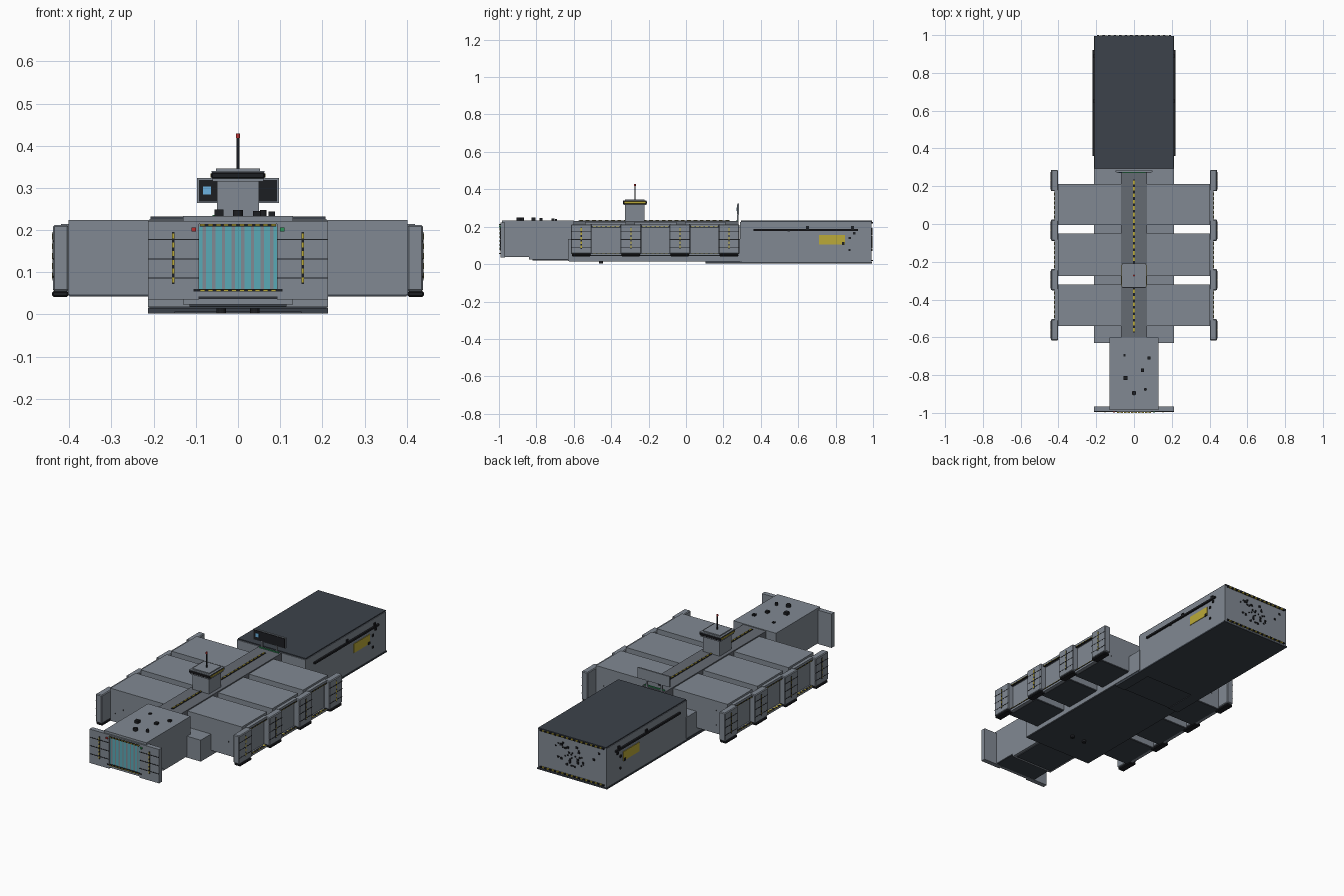
import bpy, bmesh, random
from mathutils import Vector

if "Cube" in bpy.data.objects:
    bpy.data.objects.remove(bpy.data.objects["Cube"])
random.seed(4)


def mat(name, r, g, b):
    m = bpy.data.materials.new(name)
    m.diffuse_color = (r, g, b, 1)
    m.use_nodes = True
    m.node_tree.nodes["Principled BSDF"].inputs["Base Color"].default_value = m.diffuse_color
    return m


HULL = mat("hull_grey", .22, .25, .29)
SPINE = mat("spine_grey", .13, .145, .17)
DARK = mat("deck_dark", .045, .055, .07)
BLACK = mat("black", .012, .013, .016)
YELLOW = mat("yellow", .5, .4, .04)
CYAN = mat("cyan", .1, .4, .47)
BLUE = mat("screen_blue", .15, .45, .75)
RED = mat("red", .5, .03, .03)
GREEN = mat("green", .03, .3, .1)


def boxes(name, items, material=HULL, bevel=0):
    """One object from boxes given as (x0, x1, y0, y1, z0, z1)."""
    bm = bmesh.new()
    for x0, x1, y0, y1, z0, z1 in items:
        vs = bmesh.ops.create_cube(bm, size=1)["verts"]
        lo, size = Vector((x0, y0, z0)), Vector((x1 - x0, y1 - y0, z1 - z0))
        for v in vs:
            v.co = Vector(lo[i] + size[i] * (v.co[i] + .5) for i in range(3))
    me = bpy.data.meshes.new(name)
    bm.to_mesh(me)
    bm.free()
    ob = bpy.data.objects.new(name, me)
    bpy.context.collection.objects.link(ob)
    me.materials.append(material)
    if bevel:
        b = ob.modifiers.new("bevel", "BEVEL")
        b.width, b.segments = bevel, 1
    return ob


def both(items):
    """Add the mirror image across x = 0."""
    return items + [(-b, -a, c, d, e, f) for a, b, c, d, e, f in items]


def cylinder(name, r, loc, h, material):
    bpy.ops.mesh.primitive_cylinder_add(vertices=12, radius=r, depth=h, location=loc)
    ob = bpy.context.object
    ob.name = name
    ob.data.materials.append(material)


def spread(a, b, n):
    return [a + (b - a) * i / (n - 1) for i in range(n)]


# Main hull and keel
boxes("lower_hull", [(-.213, .213, -.63, .30, .018, .135)])
boxes("hull_underside", [(-.21, .21, -.625, .30, .014, .018)], DARK)
boxes("front_keel", [(-.13, .13, -.84, -.63, .024, .04)])
boxes("keel_step", [(-.115, .115, -.82, -.63, .019, .024)], DARK)
for s in (-1, 1):
    cylinder("belly_sensor", .011, (s * .04, -.455, .009), .014, BLACK)

# Spine deck with centre line
boxes("spine", [(-.07, .07, -.60, .28, .13, .23)], SPINE)
boxes("spine_dashes", [(-.004, .004, y - .01, y + .01, .229, .235)
                       for y in spread(-.56, .22, 24)], YELLOW)
boxes("spine_line", [(-.006, .006, -.575, .235, .229, .233)], BLACK)

# Rear block
boxes("rear_block", [(-.21, .21, .29, .992, .008, .226)])
boxes("rear_top_deck", [(-.207, .207, .295, .995, .226, .232)], DARK)
boxes("rear_bottom_plate", [(-.213, .213, .29, .995, .002, .01),
                            (-.213, -.15, .105, .29, .002, .016),
                            (.15, .213, .105, .29, .002, .016),
                            (-.15, .15, .105, .29, .006, .016)], DARK)
boxes("rear_side_rails", both([(.21, .22, .36, .92, .178, .188)]), BLACK)
boxes("rear_side_panels", both([(.209, .213, .71, .85, .105, .155)]), YELLOW)
boxes("rear_edge_hazard_black", [(x - .006, x + .006, .99, 1, z, z + .007)
                                 for x in spread(-.19, .19, 14) for z in (.016, .218)], BLACK)
boxes("rear_edge_hazard_yellow", [(x - .006, x + .006, .99, .999, z, z + .007)
                                  for x in spread(-.176, .176, 13) for z in (.016, .218)], YELLOW)
greebles = []
for i in range(45):
    x, z, s = random.gauss(0, .065), random.uniform(.07, .19), random.uniform(.002, .006)
    x = max(-.19, min(.19, x))
    greebles.append((x - s, x + s, .99, .997, z - s, z + s))
boxes("rear_face_fittings", greebles, BLACK)
boxes("rear_side_fittings", both([(.209, .216, y - s, y + s, z - s, z + s) for y, z, s in
      ((.55, .18, .006), (.65, .195, .008), (.89, .195, .008), (.90, .165, .006),
       (.84, .11, .007), (.875, .14, .006), (.875, .075, .005))]), BLACK)

# Side hangar pods
pods = [(-.54, -.32), (-.275, -.05), (-.005, .212)]
for y0, y1 in pods:
    boxes("side_pod", both([(.07, .402, y0, y1, .047, .224)]))
    boxes("pod_underside", both([(.2, .40, y0 + .003, y1 - .003, .043, .047)]), DARK)
    boxes("pod_fittings", both([(random.uniform(.25, .38),) * 2 + (y, y2, z, z + .006)
          for y, y2 in ((y0 - .003, y0), (y1, y1 + .003)) for z in (.09, .12, .17)]), BLACK)
    m = (y0 + y1) / 2

# Door pillars along the sides, with seams, dashes and feet
pillars = [-.56, -.295, -.033, .23]
for y in pillars:
    boxes("door_pillar", both([(.402, .439, y - .056, y + .056, .055, .212)]), HULL, .004)
    boxes("pillar_foot", both([(.402, .441, y - .05, y + .05, .041, .056)]), BLACK, .004)
    boxes("pillar_seams", both([(.43, .440, y - .055, y + .055, z, z + .003)
                                for z in (.088, .13, .172)]), BLACK)
    boxes("pillar_black_strip", both([(.43, .4403, y - .003, y + .003, .08, .196)]), BLACK)
    boxes("pillar_dashes", both([(.43, .441, y - .003, y + .003, z - .007, z + .007)
                                 for z in spread(.092, .185, 5)]), YELLOW)

# Door lintels, sills and their strips between pillars
for a, b in zip(pillars, pillars[1:]):
    y0, y1 = a + .05, b - .05
    boxes("door_frame", both([(.395, .42, y0, y1, .2, .214), (.395, .42, y0, y1, .045, .058)]))
    boxes("door_frame_strips", both([(.41, .422, y0, y1, .197, .202),
                                     (.41, .422, y0, y1, .056, .06)]), BLACK)
    boxes("door_frame_dashes", both([(.41, .423, y - .008, y + .008, z, z + .003)
          for y in spread(y0 + .02, y1 - .02, 6) for z in (.198, .057)]), YELLOW)

# Front hangar block and its door panels
boxes("front_block", [(-.13, .13, -.985, -.60, .04, .234)])
boxes("front_block_underside", [(-.128, .128, -.97, -.84, .037, .04)], DARK)
boxes("front_door_panels", both([(.092, .213, -.993, -.967, .035, .222)]))
boxes("front_panel_seams", both([(.093, .212, -.995, -.98, z, z + .003)
                                 for z in (.085, .13, .176)]), BLACK)
boxes("front_panel_strip", both([(.15, .156, -.9955, -.98, .072, .196)]), BLACK)
boxes("front_panel_dashes", both([(.15, .156, -.997, -.98, z - .006, z + .006)
                                  for z in spread(.082, .186, 6)]), YELLOW)
boxes("front_force_field", [(-.092, .092, -.988, -.984, .06, .208)], CYAN)
boxes("front_field_bars", [(x - .004, x + .004, -.9885, -.984, .06, .208)
                           for x in spread(-.08, .08, 8)])
boxes("front_frame", [(-.095, .095, -.993, -.98, .215, .222),
                      (-.095, .095, -.993, -.98, .042, .055)])
boxes("front_strip_black", [(-.09, .09, -.996, -.98, .208, .215),
                            (-.105, .105, -.996, -.98, .054, .06)], BLACK)
boxes("front_strip_yellow", [(x - .006, x + .006, -1, -.98, z, z + .004)
                             for x in spread(-.084, .084, 10) for z in (.21, .055)], YELLOW)
boxes("port_light", [(-.11, -.1, -.999, -.98, .197, .206)], RED)
boxes("starboard_light", [(.1, .11, -.999, -.98, .197, .206)], GREEN)
boxes("roof_fittings", [(x - s, x + s, y - s, y + s, .23, .23 + 1.7 * s) for x, y, s in
      ((-.05, -.695, .006), (.08, -.71, .008), (.045, -.775, .009), (-.045, -.815, .011))]
      , BLACK)
for x, y, r in ((0, -.895, .012), (.06, -.875, .008)):
    cylinder("roof_vent", r, (x, y, .24), .016, BLACK)

# Command tower
boxes("tower", [(-.05, .05, -.325, -.222, .225, .318)])
boxes("tower_head_base", [(-.06, .06, -.334, -.212, .315, .322)])
boxes("tower_windows", [(-.064, .064, -.338, -.208, .322, .337)], BLACK, .003)
boxes("tower_side_windows", both([(.06, .0655, -.33, -.216, .325, .334)]), YELLOW)
boxes("tower_head_trim", [(-.063, .063, -.336, -.21, .337, .34)])
boxes("tower_roof", [(-.052, .052, -.325, -.221, .34, .346)])
cylinder("antenna", .0035, (0, -.273, .383), .076, BLACK)
cylinder("antenna_light", .005, (0, -.273, .424), .01, RED)

# Landing signal screen behind the spine
boxes("screen_back", [(-.097, .097, .276, .284, .264, .323)])
boxes("screen_face", [(-.093, .093, .273, .277, .268, .319)], BLACK)
boxes("screen_tile", [(-.083, -.064, .271, .274, .284, .304)], BLUE)
boxes("screen_posts", both([(.04, .05, .273, .28, .225, .266)]))
boxes("screen_base_light", [(-.06, .06, .27, .275, .23, .236)], GREEN)
